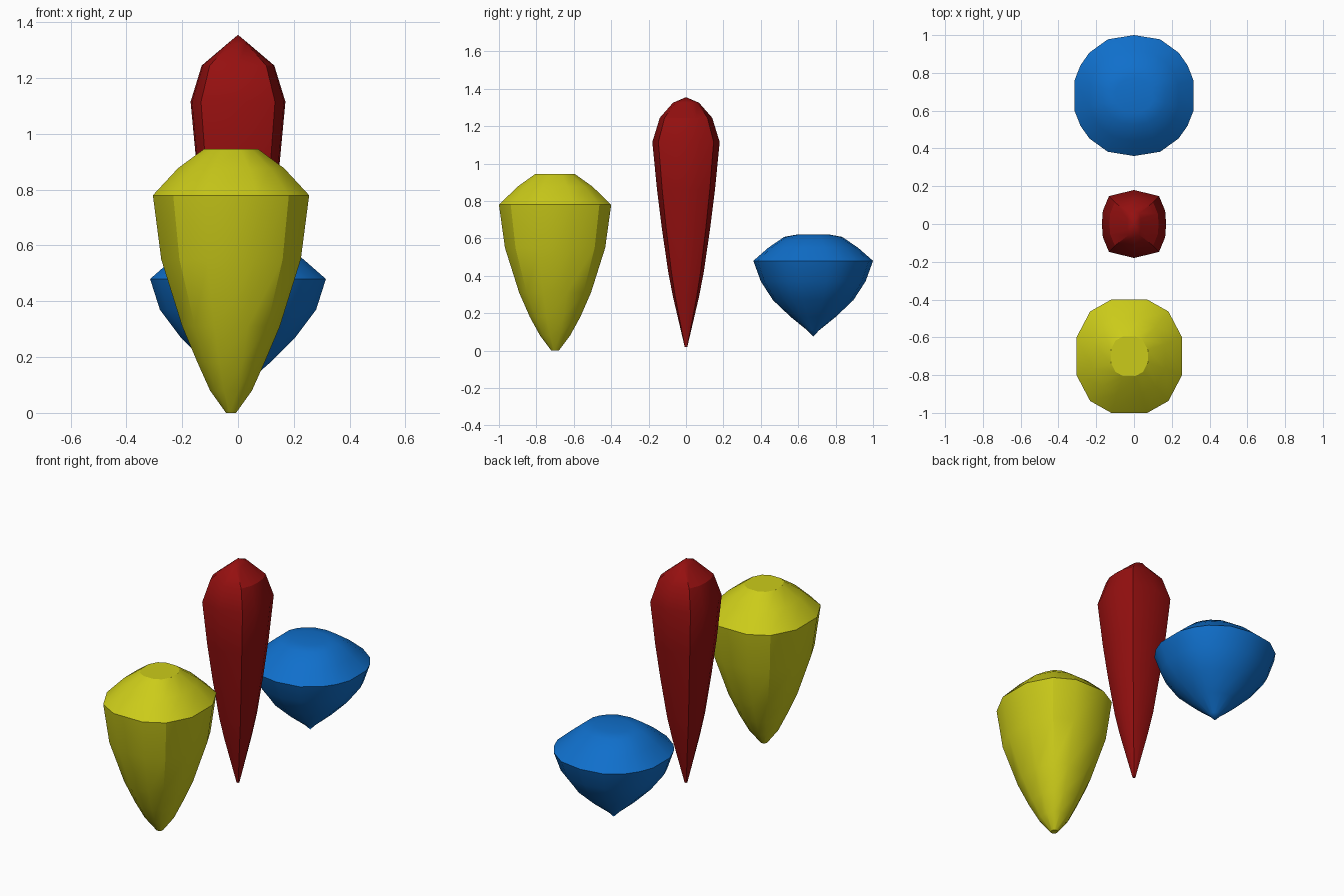
import bpy, bmesh, math

if "Cube" in bpy.data.objects:
    bpy.data.objects.remove(bpy.data.objects["Cube"])


def mirror_outline(quarter):
    """Full outline, counter-clockwise, from unit points of the +x +y quarter."""
    pts = {(sx * x + 0.0, sy * y + 0.0) for x, y in quarter
           for sx in (1, -1) for sy in (1, -1)}
    return sorted(pts, key=lambda p: math.atan2(p[1], p[0]))


def gem(name, quarter, levels, centre, color, angle):
    """Loft one outline through (half x, half y, z) levels; zero width makes a point."""
    outline = mirror_outline(quarter)
    n = len(outline)
    cx, cy = centre
    bm = bmesh.new()
    rings = []
    for hx, hy, z in levels:
        if hx == 0:
            rings.append([bm.verts.new((cx, cy, z))] * n)
        else:
            rings.append([bm.verts.new((cx + x * hx, cy + y * hy, z)) for x, y in outline])
    for a, b in zip(rings, rings[1:]):
        for i in range(n):
            j = (i + 1) % n
            corners = list(dict.fromkeys((a[i], a[j], b[j], b[i])))
            bm.faces.new(corners)
    for end in (rings[0], rings[-1]):
        if end[0] != end[1]:
            bm.faces.new(end)
    bmesh.ops.recalc_face_normals(bm, faces=bm.faces)
    mesh = bpy.data.meshes.new(name)
    bm.to_mesh(mesh)
    bm.free()
    obj = bpy.data.objects.new(name, mesh)
    bpy.context.collection.objects.link(obj)
    mat = bpy.data.materials.new(name + "_color")
    mat.diffuse_color = (*color, 1)
    mat.use_nodes = True
    mat.node_tree.nodes["Principled BSDF"].inputs["Base Color"].default_value = mat.diffuse_color
    mesh.materials.append(mat)
    bpy.ops.object.select_all(action='DESELECT')
    obj.select_set(True)
    bpy.context.view_layer.objects.active = obj
    bpy.ops.object.shade_smooth_by_angle(angle=math.radians(angle))
    return obj


# Yellow gem: twelve sides, flat table, sharp girdle
gem("yellow_gem", [(1, 0.33), (0.74, 0.79), (0.34, 1)],
    [(0.018, 0.02, 0), (0.075, 0.08, 0.08), (0.12, 0.135, 0.18), (0.175, 0.192, 0.31),
     (0.25, 0.268, 0.55), (0.28, 0.3, 0.78), (0.19, 0.2, 0.877), (0.098, 0.105, 0.945)],
    (-0.025, -0.7), (0.6, 0.6, 0.01), 30)

# Red gem: tall narrow crystal with a ridged tip
gem("red_gem", [(1, 0), (0.97, 0.39), (0.78, 0.82), (0, 1)],
    [(0.007, 0.007, 0.02), (0.065, 0.07, 0.29), (0.09, 0.095, 0.42), (0.122, 0.13, 0.66),
     (0.146, 0.155, 0.86), (0.17, 0.18, 1.115), (0.13, 0.14, 1.245),
     (0.036, 0.07, 1.325), (0, 0, 1.355)],
    (0, 0), (0.3, 0.005, 0.005), 30)

# Blue gem: wide rounded-square cut, pointed below
gem("blue_gem", [(1, 0.25), (0.9, 0.5), (0.75, 0.71), (0.44, 0.93), (0, 1)],
    [(0, 0, 0.075), (0.03, 0.03, 0.107), (0.115, 0.12, 0.18), (0.205, 0.215, 0.27),
     (0.28, 0.28, 0.37), (0.315, 0.32, 0.48), (0.235, 0.24, 0.55),
     (0.165, 0.155, 0.608), (0.1, 0.09, 0.62)],
    (0, 0.68), (0.005, 0.16, 0.6), 40)
